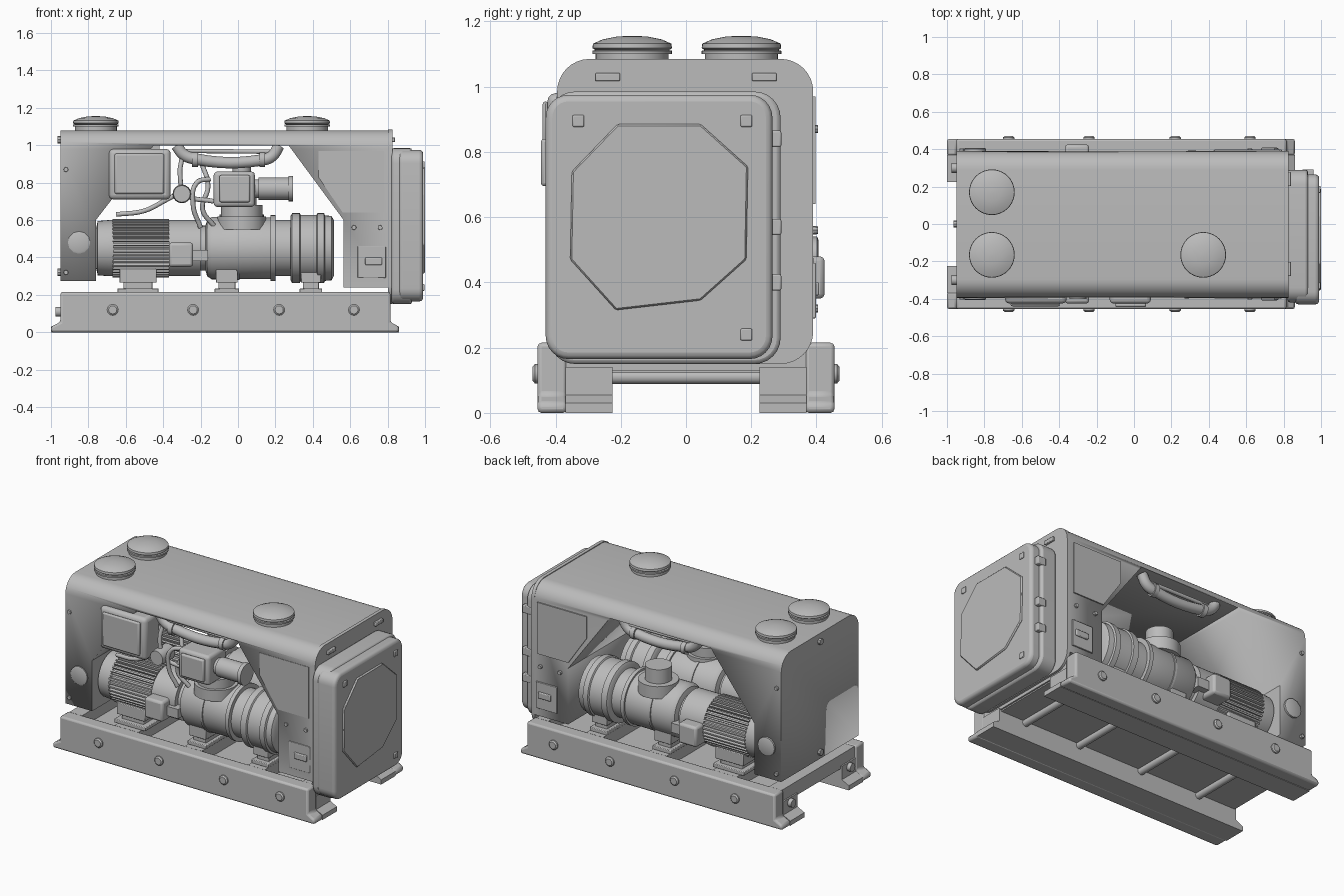
import bpy, bmesh, math
from mathutils import Vector

if "Cube" in bpy.data.objects:
    bpy.data.objects.remove(bpy.data.objects["Cube"], do_unlink=True)

grey = bpy.data.materials.new("machine_grey")
grey.use_nodes = True
COLOR = (0.5, 0.5, 0.5, 1)
grey.diffuse_color = COLOR
grey.node_tree.nodes["Principled BSDF"].inputs["Base Color"].default_value = COLOR


def finish(name, bm, bevel=0, segs=2):
    bmesh.ops.recalc_face_normals(bm, faces=bm.faces)
    me = bpy.data.meshes.new(name)
    bm.to_mesh(me)
    bm.free()
    me.materials.append(grey)
    ob = bpy.data.objects.new(name, me)
    bpy.context.collection.objects.link(ob)
    if bevel:
        mod = ob.modifiers.new("bevel", 'BEVEL')
        mod.width, mod.segments = bevel, segs
        mod.limit_method = 'ANGLE'
    bpy.ops.object.select_all(action='DESELECT')
    ob.select_set(True)
    bpy.context.view_layer.objects.active = ob
    bpy.ops.object.shade_smooth_by_angle(angle=math.radians(35))
    return ob


def place(axis, t, u, v):
    return {'x': (t, u, v), 'y': (u, t, v), 'z': (u, v, t)}[axis]


def prism(name, pts, axis, a, b, bevel=0, segs=2):
    """Extrude a 2D outline along an axis from a to b."""
    bm = bmesh.new()
    lo = [bm.verts.new(place(axis, a, u, v)) for u, v in pts]
    hi = [bm.verts.new(place(axis, b, u, v)) for u, v in pts]
    bm.faces.new(lo)
    bm.faces.new(hi)
    n = len(pts)
    for i in range(n):
        j = (i + 1) % n
        bm.faces.new((lo[i], lo[j], hi[j], hi[i]))
    return finish(name, bm, bevel, segs)


def box(name, x0, x1, y0, y1, z0, z1, bevel=0, segs=2):
    return prism(name, [(x0, z0), (x1, z0), (x1, z1), (x0, z1)], 'y', y0, y1, bevel, segs)


def rounded(u0, u1, v0, v1, r, n=6, bottom=True):
    """Rounded rectangle outline."""
    pts = []
    for k, (cu, cv) in enumerate([(u1 - r, v1 - r), (u0 + r, v1 - r), (u0 + r, v0 + r), (u1 - r, v0 + r)]):
        if k > 1 and not bottom:
            pts.append((u0, v0) if k == 2 else (u1, v0))
            continue
        for i in range(n + 1):
            a = math.pi / 2 * (k + i / n)
            pts.append((cu + r * math.cos(a), cv + r * math.sin(a)))
    return pts


def lathe(name, axis, cu, cv, prof, n=32):
    """Turn (position, radius) pairs around an axis."""
    bm = bmesh.new()
    rings = []
    for t, r in prof:
        rings.append([bm.verts.new(place(axis, t, cu + r * math.cos(2 * math.pi * i / n),
                                         cv + r * math.sin(2 * math.pi * i / n))) for i in range(n)])
    for p, q in zip(rings, rings[1:]):
        for i in range(n):
            j = (i + 1) % n
            bm.faces.new((p[i], p[j], q[j], q[i]))
    bm.faces.new(rings[0])
    bm.faces.new(rings[-1])
    return finish(name, bm)


def tube(name, pts, r):
    """Round pipe through points, as a mesh."""
    cu = bpy.data.curves.new(name, 'CURVE')
    cu.dimensions, cu.bevel_depth, cu.bevel_resolution = '3D', r, 3
    cu.resolution_u, cu.use_fill_caps = 6, True
    sp = cu.splines.new('BEZIER')
    sp.bezier_points.add(len(pts) - 1)
    for bp, p in zip(sp.bezier_points, pts):
        bp.co = Vector(p)
        bp.handle_left_type = bp.handle_right_type = 'AUTO'
    cu.materials.append(grey)
    ob = bpy.data.objects.new(name, cu)
    bpy.context.collection.objects.link(ob)


# Canopy: rounded section with the side opening cut through it
canopy = prism("canopy", rounded(-0.395, 0.39, 0.24, 1.08, 0.1, 8, False), 'x', -0.95, 0.805)
cutter = prism("opening_cutter", [(-1.2, 0.2), (-1.2, 0.275), (-0.76, 0.275), (-0.76, 0.6), (-0.45, 1.0),
                                  (0.27, 1.0), (0.565, 0.6), (0.565, 0.2)], 'y', -0.6, 0.6)
cutter.hide_render = True
mod = canopy.modifiers.new("opening", 'BOOLEAN')
mod.operation, mod.object, mod.solver = 'DIFFERENCE', cutter, 'EXACT'
bpy.context.view_layer.objects.active = canopy
bpy.ops.object.modifier_apply(modifier="opening")
bpy.data.objects.remove(cutter, do_unlink=True)
prism("canopy_end_plate", rounded(-0.395, 0.39, 0.15, 1.085, 0.1, 8), 'x', 0.803, 0.825)

# Roof caps
for x, y in [(-0.76, 0.17), (-0.76, -0.165), (0.37, -0.165)]:
    lathe("roof_cap", 'z', x, y, [(1.07, 0.112), (1.1, 0.112), (1.1, 0.122), (1.11, 0.122), (1.112, 0.113),
                                  (1.118, 0.122), (1.132, 0.12), (1.145, 0.09), (1.153, 0.05), (1.156, 0.01)], 40)

# End cooler box with lid and octagonal plate
prism("cooler_back", rounded(-0.42, 0.29, 0.15, 0.985, 0.08), 'x', 0.822, 0.93, 0.012)
prism("cooler_lid", rounded(-0.43, 0.265, 0.165, 0.975, 0.07), 'x', 0.86, 0.99, 0.02, 3)
prism("cooler_octagon", [(-0.21, 0.885), (0.045, 0.885), (0.19, 0.755), (0.185, 0.47), (0.045, 0.345),
                         (-0.215, 0.315), (-0.355, 0.47), (-0.35, 0.74)], 'x', 0.985, 1.0, 0.005, 1)
for y, z in [(-0.33, 0.895), (0.185, 0.895), (0.185, 0.24)]:
    box("lid_tab", 0.985, 0.997, y - 0.018, y + 0.018, z - 0.018, z + 0.018, 0.004)
for z in (0.4, 0.57, 0.84):
    box("lid_hinge", 0.9, 0.96, 0.255, 0.292, z - 0.025, z + 0.025, 0.005)
for y in (-0.24, 0.24):
    box("lifting_slot", 0.82, 0.84, y - 0.038, y + 0.038, 1.017, 1.042, 0.004)

# Housing side details, both sides
for s in (-1, 1):
    f, g = s * 0.385, s * 0.3975
    prism("upper_panel", [(0.56, 0.64), (0.78, 0.64), (0.78, 0.97), (0.43, 0.97), (0.43, 0.83)], 'y', f, g)
    box("latch_plate", 0.64, 0.79, f, s * 0.398, 0.29, 0.46, 0.003)
    box("latch", 0.68, 0.77, f, s * 0.408, 0.36, 0.4, 0.005)
    lathe("housing_plug", 'y', -0.85, 0.48, [(f, 0.06), (s * 0.402, 0.06), (s * 0.406, 0.05)], 12)
    for x, z in [(-0.92, 0.87), (-0.92, 0.32), (0.62, 0.56), (0.76, 0.56)]:
        lathe("panel_bolt", 'y', x, z, [(f, 0.014), (s * 0.404, 0.012)], 8)
for z in (0.32, 1.03):
    lathe("end_bolt", 'x', 0, z, [(-0.965, 0.02), (-0.94, 0.02)], 8)

# Base frame
foot = [(-1, 0), (0.86, 0), (0.86, 0.03), (0.815, 0.055), (0.815, 0.14), (-0.95, 0.14), (-0.95, 0.055), (-1, 0.03)]
rail = foot[:4] + [(0.815, 0.215), (-0.95, 0.215)] + foot[6:]
BOLTS = (-0.67, -0.24, 0.22, 0.62)
for s in (-1, 1):
    prism("rail_inner", foot, 'y', s * 0.225, s * 0.37)
    prism("rail_outer", rail, 'y', s * 0.365, s * 0.455, 0.012)
    for x in BOLTS:
        lathe("rail_bolt", 'y', x, 0.12, [(s * 0.45, 0.03), (s * 0.463, 0.03), (s * 0.47, 0.022)], 12)
    lathe("rail_end_bolt", 'x', s * 0.3, 0.11, [(-0.975, 0.026), (-0.94, 0.026)], 12)
box("floor_plate", -0.94, 0.8, -0.37, 0.37, 0.122, 0.138)
for x in BOLTS:
    lathe("cross_rod", 'y', x, 0.11, [(-0.24, 0.022), (0.24, 0.022)], 12)
for x0, x1 in [(-0.94, -0.85), (-0.62, -0.45), (-0.12, 0.0), (0.33, 0.45), (0.72, 0.81)]:
    box("cross_beam", x0, x1, -0.37, 0.37, 0.13, 0.212)

# Two motor and compressor sets side by side
fins = []
for i in range(40):
    for k, r in [(0, 0.157), (0.4, 0.157), (0.5, 0.138), (0.9, 0.138)]:
        a = 2 * math.pi * (i + k) / 40
        fins.append((r * math.cos(a), r * math.sin(a)))
for s in (-1, 1):
    y, z = s * 0.205, 0.45
    lathe("motor_end_bell", 'x', y, z, [(-0.758, 0.11), (-0.75, 0.145), (-0.69, 0.15), (-0.665, 0.15)], 40)
    prism("motor_fins", [(y + u, z + v) for u, v in fins], 'x', -0.67, -0.37)
    lathe("motor_body", 'x', y, z, [(-0.37, 0.15), (-0.2, 0.15), (-0.2, 0.12), (-0.15, 0.12)], 40)
    lathe("compressor_drum", 'x', y, z, [(-0.18, 0.1), (-0.165, 0.15), (-0.14, 0.167), (0.16, 0.165), (0.175, 0.165),
                                         (0.175, 0.177), (0.2, 0.177), (0.2, 0.15), (0.285, 0.15)], 40)
    lathe("compressor_head", 'x', y, z, [(0.28, 0.17), (0.29, 0.187), (0.33, 0.187), (0.335, 0.178), (0.42, 0.178),
                                         (0.425, 0.187), (0.46, 0.187), (0.465, 0.175), (0.5, 0.172),
                                         (0.512, 0.15)], 40)
    lathe("drum_band", 'x', y, z, [(-0.01, 0.16), (-0.008, 0.171), (0.008, 0.171), (0.01, 0.16)], 40)
    # Terminal box and mounting feet
    box("terminal_box", -0.37, -0.24, s * 0.3, s * 0.425, 0.35, 0.48, 0.015)
    box("terminal_neck", -0.34, -0.16, s * 0.3, s * 0.38, 0.38, 0.44)
    for xc, w in [(-0.535, 0.11), (-0.06, 0.065), (0.39, 0.06)]:
        box("foot_pad", xc - w, xc + w, y - 0.13, y + 0.13, 0.21, 0.235, 0.004)
        box("foot_block", xc - w * 0.7, xc + w * 0.7, y - 0.1, y + 0.1, 0.23, 0.27, 0.004)
        box("foot_saddle", xc - w * 0.9, xc + w * 0.9, y - 0.12, y + 0.12, 0.265, 0.34, 0.004)
    # Air pipe under the roof
    p = s * 0.33
    tube("air_pipe", [(-0.33, p, 1.0), (-0.29, p, 0.95), (-0.22, p, 0.925), (0.12, p, 0.92),
                      (0.18, p, 0.94), (0.22, p, 1.0)], 0.032)
    tube("pipe_rail", [(-0.3, p, 0.97), (0.2, p, 0.965)], 0.012)
    for x in (-0.23, 0.13):
        lathe("pipe_collar", 'x', p, 0.924, [(x - 0.015, 0.04), (x + 0.015, 0.04)], 20)

# Control box on the front
box("control_box", -0.69, -0.36, -0.425, -0.27, 0.71, 0.98, 0.025, 3)
box("control_box_door", -0.66, -0.395, -0.44, -0.42, 0.74, 0.955, 0.012)
box("control_box_bracket", -0.6, -0.42, -0.35, -0.28, 0.96, 1.01)

# Intake valve and actuator
lathe("intake_valve", 'z', 0.02, -0.25, [(0.55, 0.13), (0.62, 0.13), (0.62, 0.11), (0.68, 0.11)], 24)
box("actuator_box", -0.13, 0.09, -0.425, -0.24, 0.67, 0.86, 0.02, 3)
box("actuator_cover", -0.1, 0.065, -0.445, -0.42, 0.695, 0.84, 0.01)
lathe("actuator_motor", 'x', -0.33, 0.768, [(0.08, 0.05), (0.11, 0.05), (0.11, 0.06), (0.27, 0.06),
                                          (0.27, 0.068), (0.295, 0.068)], 24)
lathe("outlet_pipe", 'z', 0.02, -0.25, [(0.84, 0.05), (0.93, 0.05)], 20)
lathe("rear_valve", 'z', 0.02, 0.25, [(0.55, 0.12), (0.63, 0.12), (0.63, 0.08), (0.72, 0.08)], 24)

# Hoses and small valve cluster
lathe("valve_knob", 'y', -0.3, 0.74, [(-0.4, 0.045), (-0.36, 0.05), (-0.28, 0.05)], 16)
hoses = [[(-0.65, -0.3, 0.63), (-0.5, -0.32, 0.65), (-0.38, -0.33, 0.71), (-0.3, -0.33, 0.75)],
         [(-0.15, -0.34, 0.82), (-0.22, -0.36, 0.8), (-0.24, -0.36, 0.68), (-0.2, -0.33, 0.56)],
         [(-0.3, -0.33, 0.93), (-0.31, -0.35, 0.85), (-0.28, -0.35, 0.74), (-0.13, -0.35, 0.7)],
         [(-0.2, -0.3, 0.92), (-0.16, -0.34, 0.78), (-0.19, -0.34, 0.66), (-0.13, -0.31, 0.57)]]
for h in hoses:
    tube("hose", h, 0.013)
